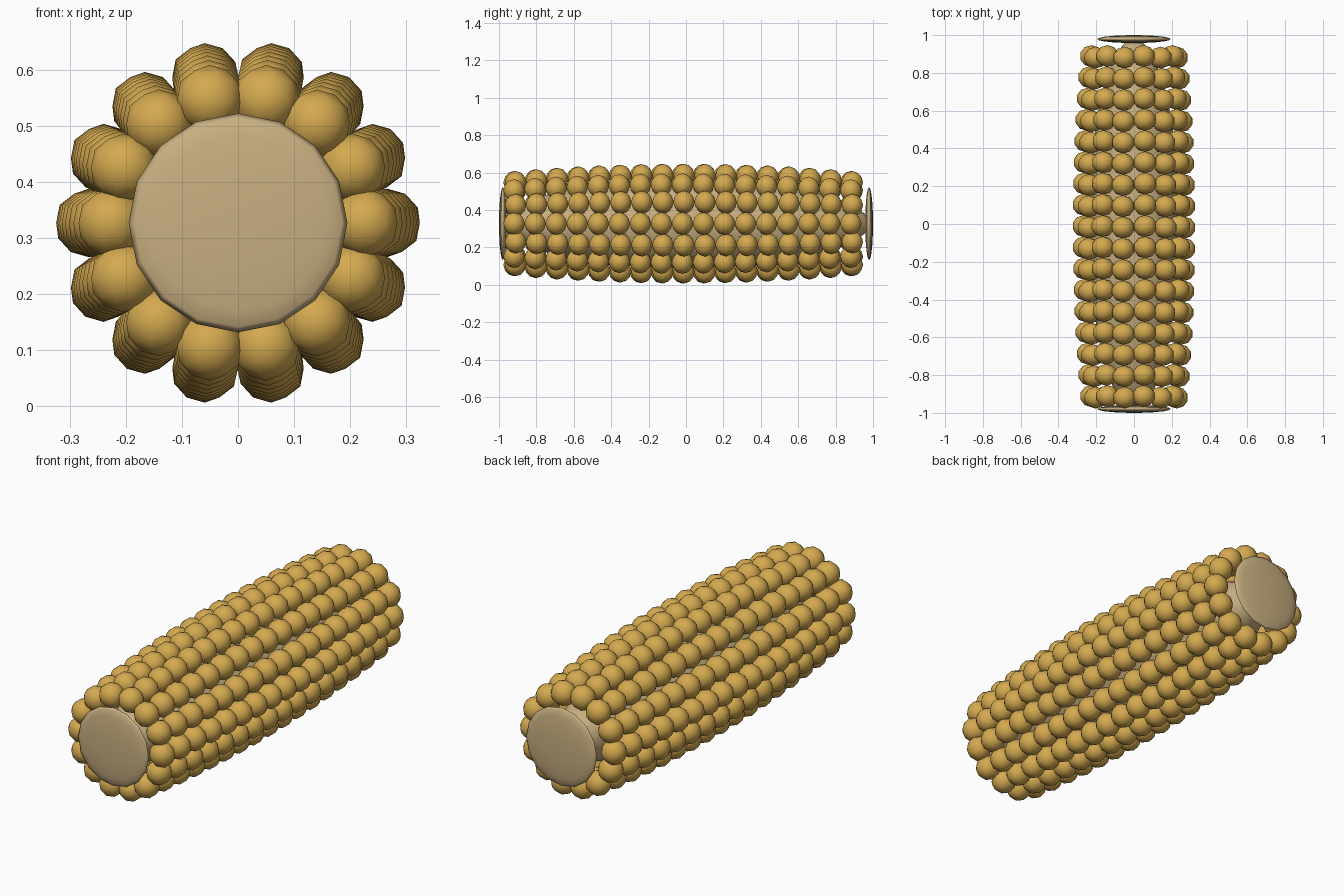
import bpy, bmesh, math
from mathutils import Matrix

if "Cube" in bpy.data.objects:
    bpy.data.objects.remove(bpy.data.objects["Cube"])

ZC = 0.327          # height of the cob axis
RINGS, PER_RING = 17, 14

def material(name, rgb):
    m = bpy.data.materials.new(name)
    m.diffuse_color = (*rgb, 1)
    m.use_nodes = True
    m.node_tree.nodes["Principled BSDF"].inputs["Base Color"].default_value = m.diffuse_color
    return m

def finish(name, bm, mat):
    me = bpy.data.meshes.new(name)
    for f in bm.faces:
        f.smooth = True
    bm.to_mesh(me)
    bm.free()
    me.materials.append(mat)
    ob = bpy.data.objects.new(name, me)
    bpy.context.collection.objects.link(ob)
    return ob

def ellipsoid(name, y, radius, half_len, mat, seg, rings):
    bm = bmesh.new()
    mtx = (Matrix.Translation((0, y, ZC)) @ Matrix.Diagonal((radius, half_len, radius, 1))
           @ Matrix.Rotation(math.pi / 2, 4, 'X'))
    bmesh.ops.create_uvsphere(bm, u_segments=seg, v_segments=rings, radius=1, matrix=mtx)
    return finish(name, bm, mat)

gold = material("kernel_gold", (0.66, 0.40, 0.08))
tan = material("cob_tan", (0.58, 0.43, 0.22))

# cob core and the two flattened end caps
ellipsoid("cob_core", 0, 0.24, 0.98, tan, 20, 14)
ellipsoid("front_end_cap", -0.979, 0.195, 0.021, tan, 16, 10)
ellipsoid("back_end_cap", 0.979, 0.195, 0.021, tan, 16, 10)

# rings of rounded kernels, slightly fatter in the middle of the cob
bm = bmesh.new()
for i in range(RINGS):
    t = 2 * i / (RINGS - 1) - 1
    r = 0.266 - 0.04 * t * t
    for k in range(PER_RING):
        a = 2 * math.pi * k / PER_RING
        y = -0.015 + 0.9 * t + (0.004 if k % 2 else -0.004)
        mtx = (Matrix.Translation((r * math.cos(a), y, ZC + r * math.sin(a)))
               @ Matrix.Diagonal((1, 0.95, 1, 1)))
        bmesh.ops.create_icosphere(bm, subdivisions=2, radius=0.061, matrix=mtx)
finish("kernels", bm, gold)
